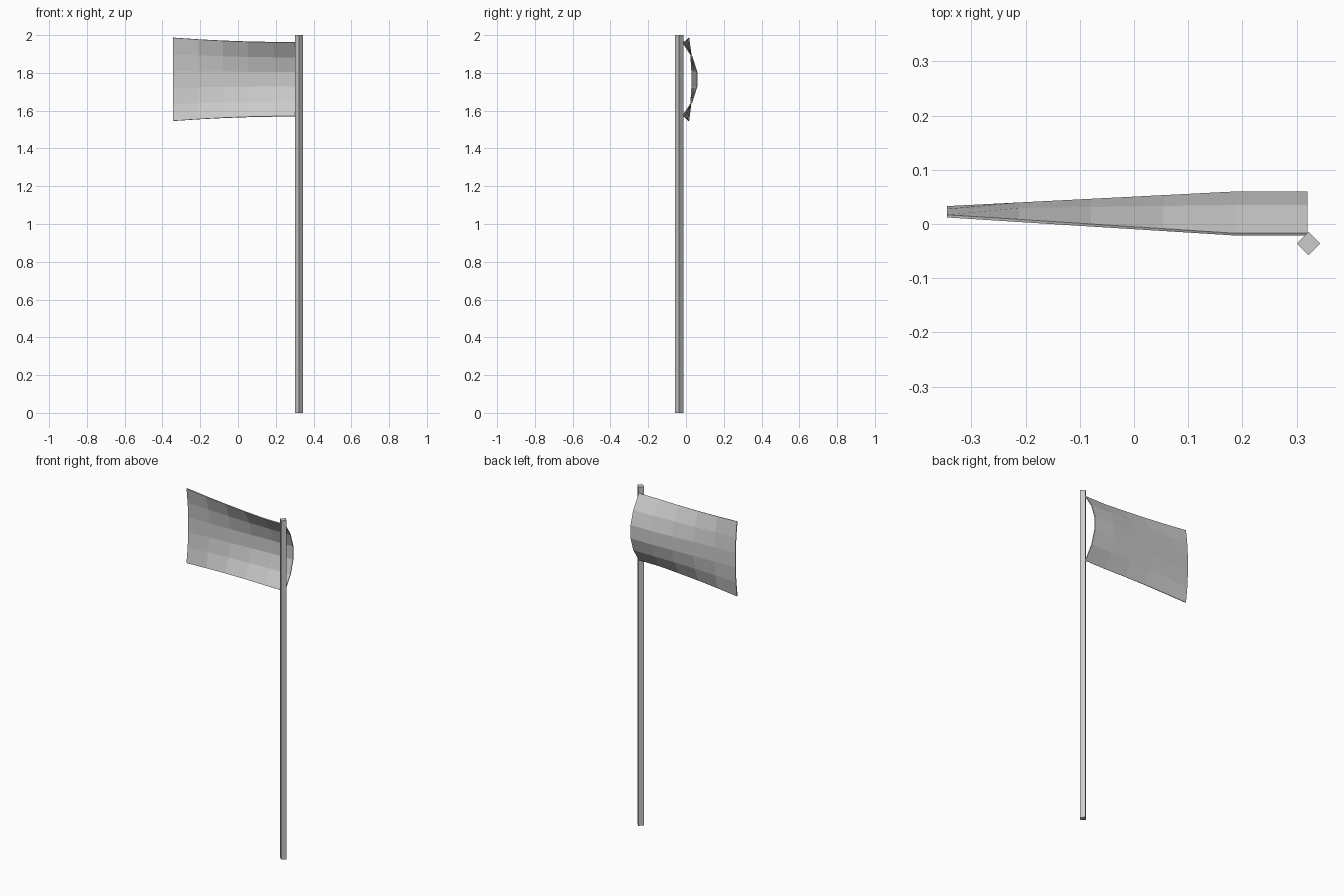
import bpy, bmesh, math

if "Cube" in bpy.data.objects:
    bpy.data.objects.remove(bpy.data.objects["Cube"])

grey = bpy.data.materials.new("light_grey")
grey.diffuse_color = (0.6, 0.6, 0.6, 1)
grey.use_nodes = True
grey.node_tree.nodes["Principled BSDF"].inputs["Base Color"].default_value = grey.diffuse_color

# Pole: square post turned corner-on
bpy.ops.mesh.primitive_cylinder_add(vertices=4, radius=0.0215, depth=2,
                                    location=(0.322, -0.036, 1))
pole = bpy.context.object
pole.name = "pole"
pole.data.materials.append(grey)

# Flag: cloth bulging at the pole and flattening toward the free end
BULGE = (0, 0.675, 1, 1, 0.675, 0)      # share of the bulge across the height
COLS, X0, X1, ZMID = 5, 0.32, -0.345, 1.766

bm = bmesh.new()
grid = []
for i in range(COLS + 1):
    t = i / COLS
    s = max(0, (t - 0.2) / 0.8)         # first panel stays constant
    edge_y = -0.017 + 0.034 * s
    depth = 0.077 - 0.061 * s
    half = 0.198 + 0.006 * s + 0.017 * s * s
    grid.append([bm.verts.new((X0 + (X1 - X0) * t, edge_y + depth * b,
                               ZMID + half * (2 * j / 5 - 1)))
                 for j, b in enumerate(BULGE)])
for a, b in zip(grid, grid[1:]):
    for j in range(5):
        bm.faces.new((a[j], b[j], b[j + 1], a[j + 1]))   # faces the back (+y)
mesh = bpy.data.meshes.new("flag")
bm.to_mesh(mesh)
bm.free()
mesh.materials.append(grey)
flag = bpy.data.objects.new("flag", mesh)
bpy.context.collection.objects.link(flag)

# Thin cloth thickness, grown toward the front
cloth = flag.modifiers.new("cloth_thickness", 'SOLIDIFY')
cloth.thickness = 0.005
cloth.offset = -1
